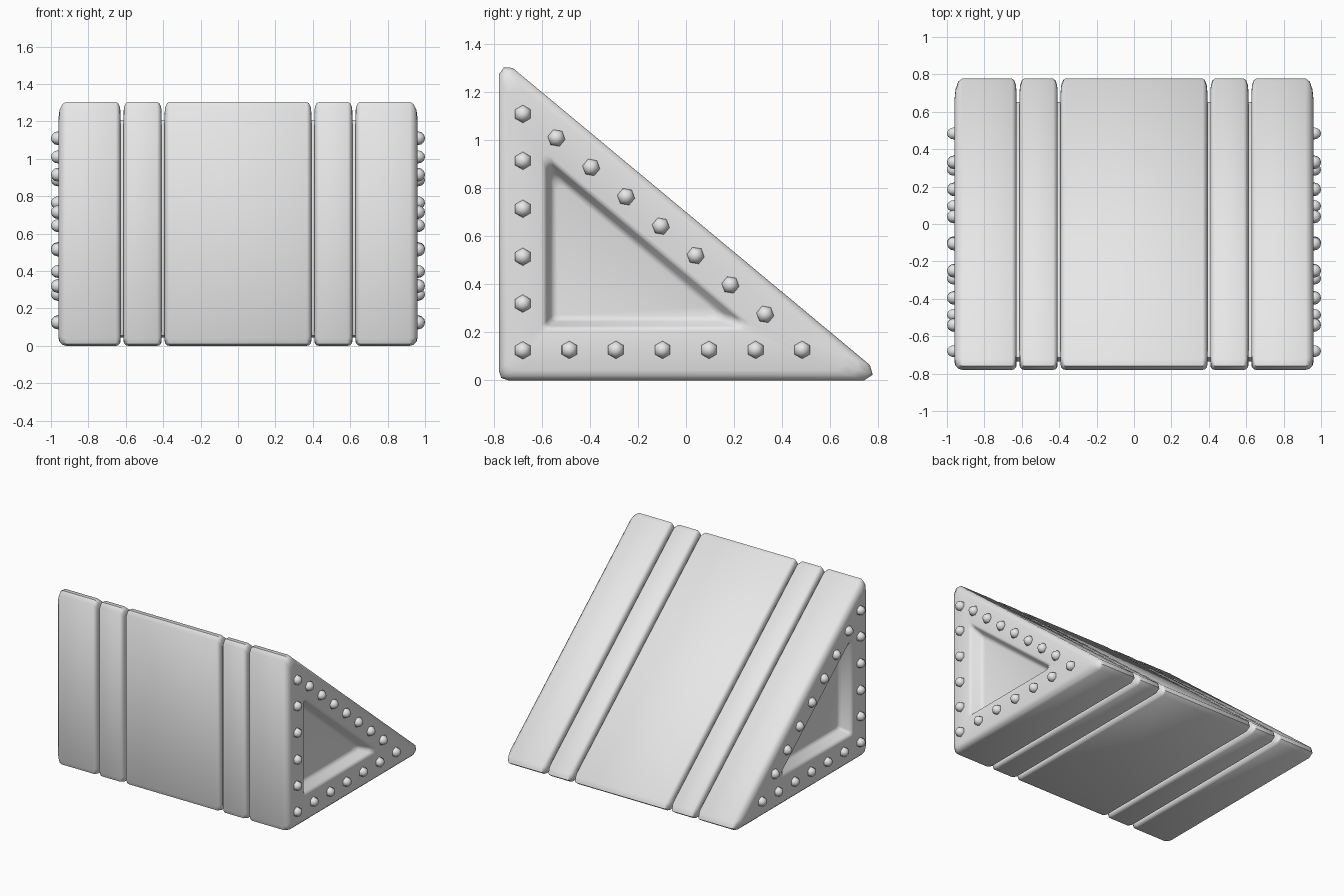
import bpy, bmesh, math
from mathutils import Vector, Matrix

cube = bpy.data.objects.get("Cube")
if cube:
    bpy.data.objects.remove(cube, do_unlink=True)

grey = bpy.data.materials.new("light_grey")
grey.use_nodes = True
grey.diffuse_color = (0.8, 0.8, 0.8, 1)
grey.node_tree.nodes["Principled BSDF"].inputs["Base Color"].default_value = (0.8, 0.8, 0.8, 1)

BACK, HEIGHT, SLOPE = -0.78, 1.35, 0.8316
STRETCH = math.sqrt(1 + SLOPE ** 2)


def wedge(left, bottom=None, slant=None, cuts=(0.04, 0.1, 0.075)):
    """Right triangle (y, z) inset from its three sides, with softened corners."""
    bottom = left if bottom is None else bottom
    slant = left if slant is None else slant
    y0, top = BACK + left, HEIGHT - slant * STRETCH
    corners = [Vector((y0, bottom)),
               Vector((BACK + (top - bottom) / SLOPE, bottom)),
               Vector((y0, top - SLOPE * left))]
    points = []
    for i, c in enumerate(corners):
        a = c + (corners[i - 1] - c).normalized() * cuts[i]
        b = c + (corners[(i + 1) % 3] - c).normalized() * cuts[i]
        w = 0.5 if i == 0 else 0.26
        points += [a, c * w + (a + b) * (1 - w) / 2, b]
    return points


def finish(name, bm, angle):
    bmesh.ops.recalc_face_normals(bm, faces=bm.faces)
    mesh = bpy.data.meshes.new(name)
    bm.to_mesh(mesh)
    bm.free()
    mesh.materials.append(grey)
    mesh.shade_smooth()
    mesh.set_sharp_from_angle(angle=math.radians(angle))
    obj = bpy.data.objects.new(name, mesh)
    bpy.context.collection.objects.link(obj)


def loft(name, sections, side=1):
    """Skin a row of (x, outline) sections and cap both ends."""
    bm = bmesh.new()
    loops = [[bm.verts.new((side * x, p.x, p.y)) for p in outline] for x, outline in sections]
    for a, b in zip(loops, loops[1:]):
        for i in range(len(a)):
            j = (i + 1) % len(a)
            bm.faces.new((a[i], a[j], b[j], b[i]))
    bm.faces.new(loops[0])
    bm.faces.new(loops[-1])
    finish(name, bm, 50)


def rounded_edge(x, direction, r):
    """Quarter-round rim from the end plane x inward along direction."""
    steps = [k * math.pi / 6 for k in range(4)]
    return [(x + direction * r * (1 - math.cos(t)), wedge(r * (1 - math.sin(t)))) for t in steps]


def panel(name, x0, x1, side=1, r=0.025):
    inner = [(x0, wedge(0.06))] + rounded_edge(x0, 1, r)
    outer = rounded_edge(x1, -1, r)[::-1] + [(x1, wedge(0.06))]
    loft(name, inner + outer, side)


def rivets(name, side):
    spots = [(-0.68, z, 0) for z in (0.125, 0.32, 0.515, 0.715, 0.915, 1.11)]
    spots += [(-0.68 + 0.194 * k, 0.127, 0) for k in range(1, 7)]
    spots += [(-0.54 + 0.145 * k, 1.01 - 0.1225 * k, math.atan(SLOPE)) for k in range(7)]
    bm = bmesh.new()
    for y, z, turn in spots:
        place = (Matrix.Translation((side * 0.963, y, z)) @ Matrix.Rotation(-turn, 4, 'X')
                 @ Matrix.Rotation(math.pi / 2, 4, 'Y') @ Matrix.Rotation(math.pi / 2, 4, 'Z'))
        bmesh.ops.create_uvsphere(bm, u_segments=6, v_segments=6, radius=0.037, matrix=place)
    finish(name, bm, 80)


# Core seen at the bottom of the grooves
loft("core", [(-0.75, wedge(0.045)), (0.75, wedge(0.045))])

# Centre panel
panel("centre_panel", -0.392, 0.392)

for side, word in ((1, "left"), (-1, "right")):
    panel(word + "_narrow_panel", 0.408, 0.612, side)

    # End panel with a recessed triangular face
    soft = (0.02, 0.06, 0.04)
    sections = [(0.628, wedge(0.06))] + rounded_edge(0.628, 1, 0.025)
    sections += rounded_edge(0.96, -1, 0.042)[::-1]
    for x, d in ((0.96, -0.012), (0.955, 0), (0.94, 0.008), (0.89, 0.027), (0.875, 0.036), (0.87, 0.05)):
        sections.append((x, wedge(0.19 + d, 0.218 + d, 0.195 + d, soft)))
    loft(word + "_end_panel", sections, side)

    rivets(word + "_rivets", side)
